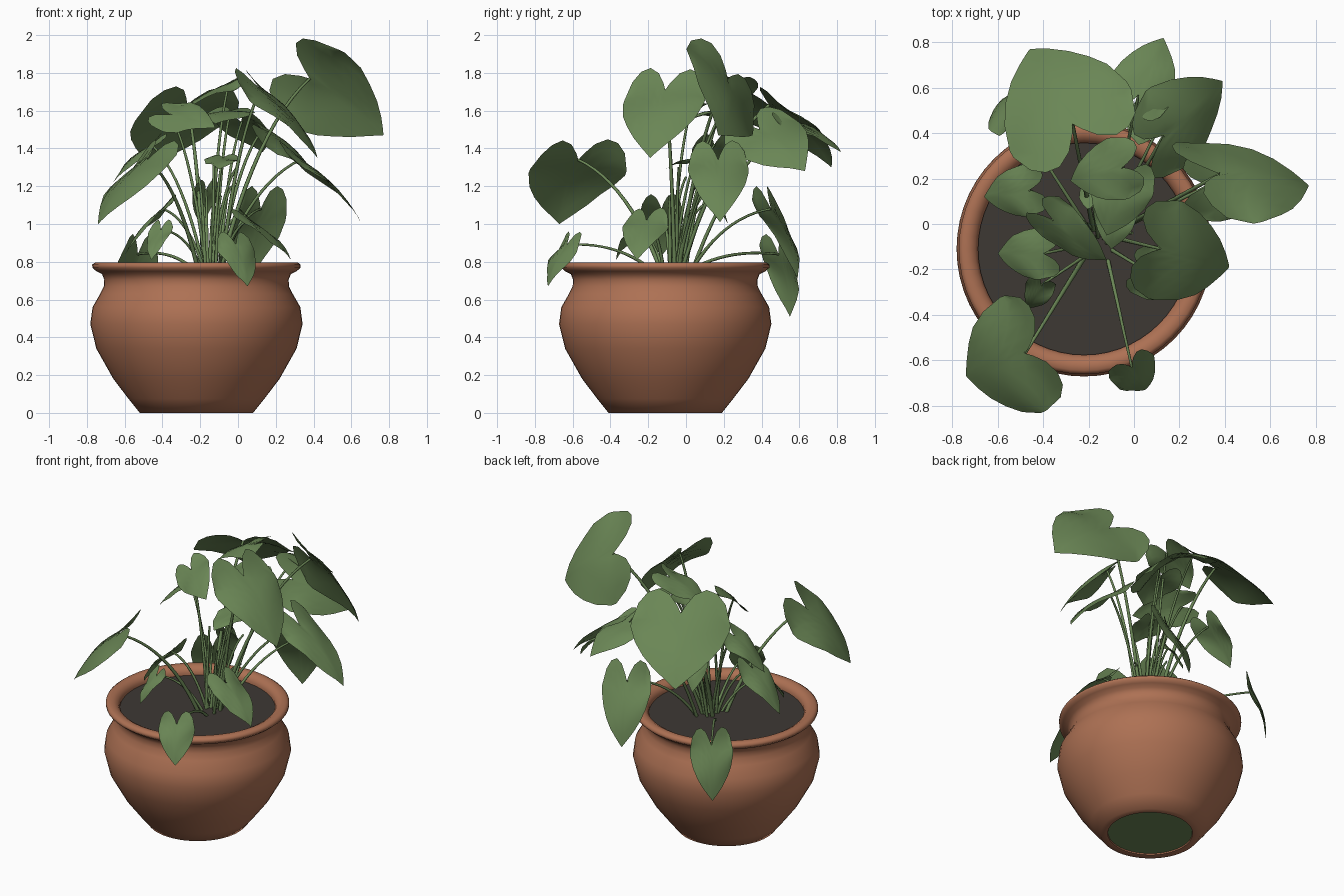
import bpy, bmesh, math, random
from mathutils import Vector as V

if "Cube" in bpy.data.objects:
    bpy.data.objects.remove(bpy.data.objects["Cube"])

random.seed(4)
PC = V((-0.22, -0.11, 0))          # pot axis
UP = V((0, 0, 1))


def mat(name, rgb):
    m = bpy.data.materials.new(name)
    m.diffuse_color = (*rgb, 1)
    m.use_nodes = True
    m.node_tree.nodes["Principled BSDF"].inputs["Base Color"].default_value = m.diffuse_color
    return m


TERRA = mat("terracotta", (0.42, 0.165, 0.088))
SOIL = mat("dark soil", (0.048, 0.040, 0.034))
LEAF = mat("leaf green", (0.145, 0.240, 0.092))


def finish(name, bm, material, angle=75):
    me = bpy.data.meshes.new(name)
    bm.to_mesh(me)
    bm.free()
    ob = bpy.data.objects.new(name, me)
    bpy.context.collection.objects.link(ob)
    me.materials.append(material)
    bpy.ops.object.select_all(action='DESELECT')
    ob.select_set(True)
    bpy.context.view_layer.objects.active = ob
    bpy.ops.object.shade_smooth_by_angle(angle=math.radians(angle))
    return ob


def ring_points(r, z, n=56):
    return [PC + V((r * math.cos(2 * math.pi * i / n), r * math.sin(2 * math.pi * i / n), z)) for i in range(n)]


def bridge(bm, a, b):
    for i in range(len(a)):
        j = (i + 1) % len(a)
        bm.faces.new((a[i], a[j], b[j], b[i]))


def lathe(name, profile, material):
    bm = bmesh.new()
    rings = [[bm.verts.new(p) for p in ring_points(r, z)] for r, z in profile]
    for a, b in zip(rings, rings[1:]):
        bridge(bm, a, b)
    return finish(name, bm, material)


def disc(name, r, z, material, flip=False):
    bm = bmesh.new()
    vs = [bm.verts.new(p) for p in ring_points(r, z)]
    bm.faces.new(vs[::-1] if flip else vs)
    return finish(name, bm, material)


# pot with rolled rim, soil, underside plug
lathe("pot", [(0.255, 0.008), (0.257, 0), (0.30, 0), (0.36, 0.075), (0.44, 0.18), (0.53, 0.34), (0.562, 0.47),
              (0.55, 0.56), (0.51, 0.63), (0.49, 0.67), (0.488, 0.705), (0.50, 0.735), (0.53, 0.75),
              (0.551, 0.768), (0.552, 0.785), (0.535, 0.797), (0.505, 0.797), (0.48, 0.783), (0.467, 0.76),
              (0.467, 0.73)], TERRA)
disc("soil", 0.468, 0.745, SOIL)
disc("pot_underside", 0.256, 0.008, LEAF, True)

# heart outline: across fraction, lobe edge, tip edge (along the midrib, 0 = stalk, 1 = tip)
HEART = [(0, 0, 1), (0.08, -0.10, 0.96), (0.25, -0.25, 0.87), (0.48, -0.33, 0.74),
         (0.70, -0.29, 0.58), (0.88, -0.16, 0.40), (1, 0.09, 0.17)]


def leaf(bm, base, tip, width, roll):
    base, tip = V(base), V(tip)
    axis = tip - base
    L = axis.length
    d = axis.normalized()
    h = UP.cross(d).normalized()               # level across the leaf, then rolled about the midrib
    r = math.radians(roll)
    s = h * math.cos(r) + d.cross(h) * math.sin(r)
    n = d.cross(s)
    cols = [(-a, lo, hi) for a, lo, hi in HEART[:0:-1]] + HEART
    ph = random.uniform(0, 6)
    R = 7
    grid = []
    for a, lo, hi in cols:
        row = []
        for k in range(R + 1):
            v = lo + (hi - lo) * k / R
            vc = max(v, 0)
            z = 0.30 * L * vc * (1 - vc) - 0.09 * width * a * a
            z += 0.012 * abs(a) * math.sin(7 * v + ph + 2 * a)
            row.append(bm.verts.new(base + axis * v + s * (a * width / 2) + n * z))
        grid.append(row)
    for p, q in zip(grid, grid[1:]):
        for k in range(R):
            bm.faces.new((p[k], p[k + 1], q[k + 1], q[k]))


def tube(bm, pts, r0, r1, n=6):
    prev = None
    for i, p in enumerate(pts):
        t = (pts[min(i + 1, len(pts) - 1)] - pts[max(i - 1, 0)]).normalized()
        u = t.cross(V((0.31, 0.9, 0.1))).normalized()
        w = t.cross(u)
        r = r0 + (r1 - r0) * i / (len(pts) - 1)
        ring = [bm.verts.new(p + (u * math.cos(2 * math.pi * k / n) + w * math.sin(2 * math.pi * k / n)) * r)
                for k in range(n)]
        if prev:
            bridge(bm, prev, ring)
        prev = ring


def stem(bm, base, thick):
    # arching stalk from the clump in the soil to the leaf
    b = V(base)
    p0 = V((-0.14, -0.07, 0.73))
    out = (b - p0) * 0.12
    p0 += V((out.x + random.uniform(-.03, .03), out.y + random.uniform(-.03, .03), 0))
    c = p0.lerp(b, 0.4)
    c.z = p0.z + 0.68 * (b.z - p0.z) + 0.07
    tube(bm, [p0 * (1 - t) ** 2 + c * (2 * t * (1 - t)) + b * t * t for t in [i / 12 for i in range(13)]],
         thick, thick * 0.6)


# name, stalk point, tip, width, optional roll in degrees
LEAVES = [
    ("top_right_leaf", (0.38, 0.22, 1.77), (0.77, 0.17, 1.47), 0.60, -57),
    ("right_low_leaf", (0.33, 0.17, 1.34), (0.65, 0.18, 1.01), 0.32),
    ("right_front_leaf", (0.12, -0.11, 1.71), (0.42, -0.19, 1.35), 0.45),
    ("right_back_leaf", (0.13, 0.39, 1.50), (0.39, 0.63, 1.28), 0.42, 32),
    ("big_back_leaf", (-0.27, 0.44, 1.63), (-0.46, 0.77, 1.30), 0.60),
    ("back_leaf", (0.02, 0.57, 1.54), (0.13, 0.82, 1.38), 0.29),
    ("back_hanging_leaf", (-0.53, 0.49, 0.84), (-0.58, 0.55, 0.51), 0.26),
    ("back_drooping_leaf", (0.12, 0.45, 1.08), (0.06, 0.59, 0.71), 0.30),
    ("front_left_leaf", (-0.48, -0.57, 1.34), (-0.74, -0.67, 1.00), 0.54),
    ("centre_lit_leaf", (-0.36, 0.02, 1.58), (-0.12, -0.16, 1.51), 0.24, 40),
    ("centre_top_leaf", (-0.05, 0.25, 1.74), (-0.28, 0.19, 1.60), 0.28),
    ("centre_leaf", (-0.04, 0.20, 1.60), (-0.12, -0.05, 1.53), 0.28),
    ("left_leaf", (-0.46, 0.15, 1.42), (-0.66, 0.12, 1.22), 0.23),
    ("left_mid_leaf", (-0.40, -0.13, 1.08), (-0.60, -0.13, 0.83), 0.23),
    ("left_small_leaf", (-0.41, -0.27, 0.97), (-0.46, -0.37, 0.81), 0.13),
    ("right_small_leaf", (0.06, -0.21, 1.02), (0.28, -0.26, 0.81), 0.24),
    ("front_hanging_leaf", (-0.01, -0.63, 0.89), (0.05, -0.73, 0.67), 0.22),
    ("inner_leaf", (-0.08, 0.06, 1.35), (-0.10, -0.11, 1.29), 0.19),
    ("inner_low_leaf", (-0.17, 0.12, 1.18), (-0.20, 0.22, 1.00), 0.14),
]
for name, base, tip, width, *roll in LEAVES:
    bm = bmesh.new()
    leaf(bm, base, tip, width, roll[0] if roll else 0)
    finish(name, bm, LEAF, 80)
    bm = bmesh.new()
    stem(bm, base, 0.008 + 0.008 * width)
    finish(name.replace("leaf", "stem"), bm, LEAF, 80)

# young shoots in the middle of the clump
bm = bmesh.new()
for i in range(7):
    a = i * 2.4
    stem(bm, (-0.10 + 0.11 * math.cos(a), 0.02 + 0.11 * math.sin(a), 1.05 + 0.05 * i), 0.010)
finish("young_shoots", bm, LEAF, 80)
